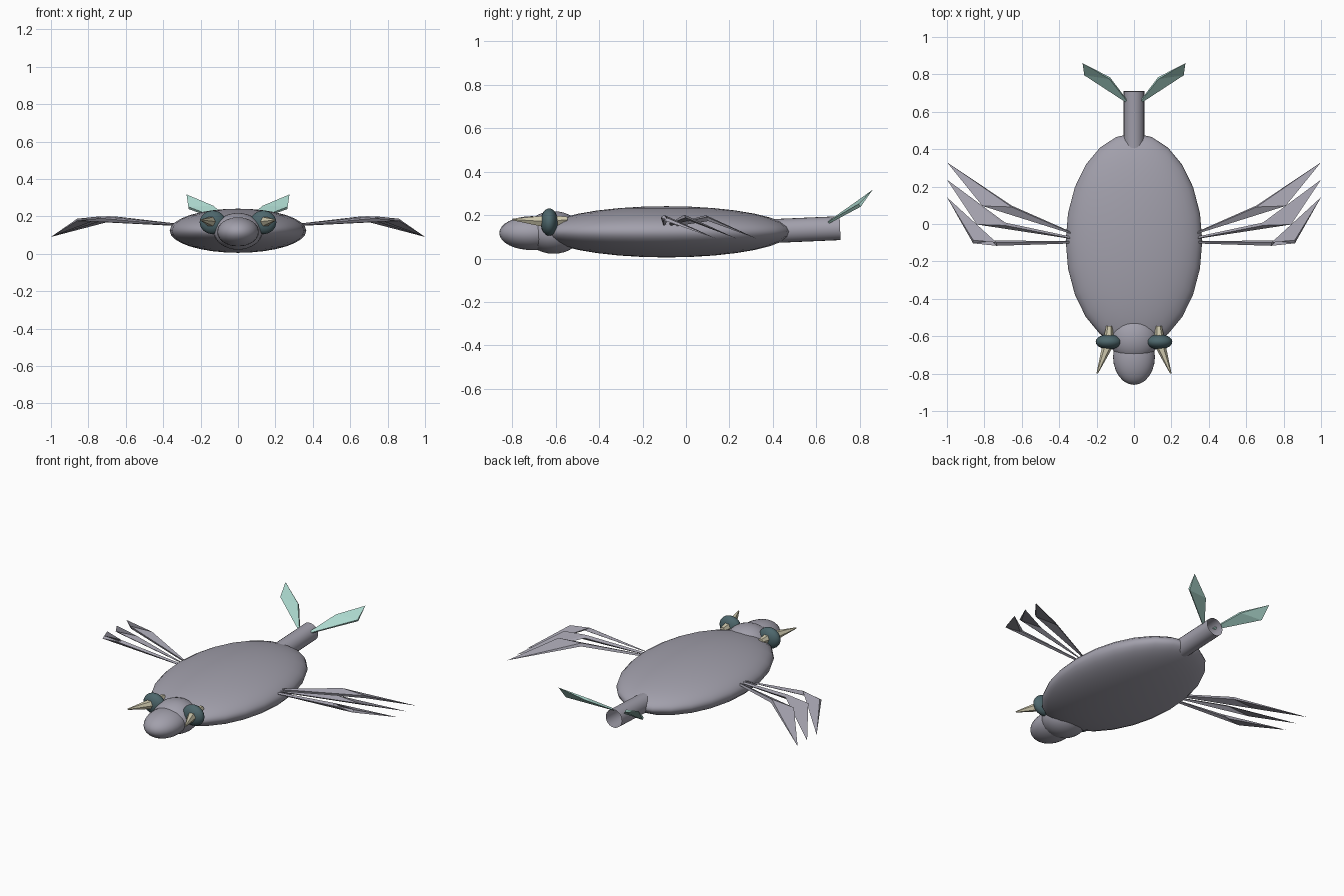
import bpy, bmesh, math
from mathutils import Vector

if "Cube" in bpy.data.objects:
    bpy.data.objects.remove(bpy.data.objects["Cube"])


def material(name, rgb):
    m = bpy.data.materials.new(name)
    m.diffuse_color = (*rgb, 1)
    m.use_nodes = True
    m.node_tree.nodes["Principled BSDF"].inputs["Base Color"].default_value = m.diffuse_color
    return m


GREY = material("slate_grey", (0.36, 0.35, 0.41))
MINT = material("mint", (0.41, 0.68, 0.61))
TEAL = material("dark_teal", (0.075, 0.135, 0.15))
CREAM = material("cream", (0.66, 0.62, 0.45))


def ellipsoid(name, loc, radii, mat, seg=24, rings=16):
    bpy.ops.mesh.primitive_uv_sphere_add(segments=seg, ring_count=rings, location=loc)
    o = bpy.context.object
    o.name, o.scale = name, radii
    o.data.materials.append(mat)
    bpy.ops.object.shade_smooth()
    return o


def mesh_object(name, verts, faces, mat):
    me = bpy.data.meshes.new(name)
    me.from_pydata([tuple(v) for v in verts], [], faces)
    o = bpy.data.objects.new(name, me)
    bpy.context.collection.objects.link(o)
    bm = bmesh.new()
    bm.from_mesh(me)
    bmesh.ops.recalc_face_normals(bm, faces=bm.faces)
    bm.to_mesh(me)
    bm.free()
    me.materials.append(mat)
    return o


def blade(name, side, base, inner, outer, tip, mat, half=0.01):
    """Thin leaf: small square root, flat diamond middle, pointed tip."""
    flip = Vector((side, 1, 1))
    base, inner, outer, tip = (Vector(p) for p in (base, inner, outer, tip))
    up = (inner - base).cross(outer - base).normalized() * half
    across = (outer - inner).normalized() * 0.008
    verts = [base - across + up * .6, base + across + up * .6,
             base + across - up * .6, base - across - up * .6,
             inner + up, outer + up, outer - up, inner - up, tip]
    verts = [Vector(a * b for a, b in zip(v, flip)) for v in verts]
    faces = [(0, 1, 2, 3)]
    for i in range(4):
        j = (i + 1) % 4
        faces += [(i, j, 4 + j, 4 + i), (4 + i, 4 + j, 8)]
    return mesh_object(name, verts, faces, mat)


def spike(name, rings, sides, mat):
    """Tapered tube along y through (centre, radius) rings."""
    verts = [(c[0] + r * math.cos(2 * math.pi * k / sides), c[1],
              c[2] + r * math.sin(2 * math.pi * k / sides))
             for c, r in rings for k in range(sides)]
    faces = [tuple(range(sides)), tuple(range(len(verts) - sides, len(verts)))]
    for n in range(len(rings) - 1):
        for k in range(sides):
            a, b = n * sides + k, n * sides + (k + 1) % sides
            faces.append((a, b, b + sides, a + sides))
    return mesh_object(name, verts, faces, mat)


# Body, head and snout
ellipsoid("body", (0, -0.09, 0.123), (0.365, 0.575, 0.118), GREY)
ellipsoid("head", (0, -0.61, 0.12), (0.13, 0.13, 0.098), GREY)
ellipsoid("snout", (0, -0.71, 0.117), (0.112, 0.15, 0.078), GREY)

# Open tail tube
bpy.ops.mesh.primitive_cylinder_add(vertices=24, radius=0.055, depth=0.32, end_fill_type='NOTHING',
                                    location=(0, 0.55, 0.133),
                                    rotation=(math.radians(92.5), 0, 0))
tail = bpy.context.object
tail.name = "tail"
tail.data.materials.append(GREY)
bpy.ops.object.shade_smooth()

# Wing feathers: inner corner, outer corner, tip and root y
FEATHERS = [
    ((0.655, 0.095, 0.19), (0.81, 0.10, 0.182), 0.33, -0.05),
    ((0.69, 0.00, 0.195), (0.84, 0.005, 0.182), 0.237, -0.075),
    ((0.735, -0.108, 0.195), (0.86, -0.095, 0.182), 0.143, -0.098),
]

for side, label in ((1, "right"), (-1, "left")):
    for n, (inner, outer, tip_y, root_y) in enumerate(FEATHERS):
        blade(f"{label}_wing_feather_{n + 1}", side, (0.33, root_y, 0.155),
              inner, outer, (1.0, tip_y, 0.09), GREY)
    # Tail leaves
    blade(f"{label}_tail_leaf", side, (0.04, 0.655, 0.165), (0.13, 0.78, 0.25),
          (0.265, 0.80, 0.245), (0.275, 0.86, 0.317), MINT, half=0.008)
    # Eyes with a horn through each
    ellipsoid(f"{label}_eye", (side * 0.135, -0.63, 0.168), (0.07, 0.04, 0.063), TEAL, 20, 12)
    spike(f"{label}_horn",
          [((side * 0.132, -0.545, 0.178), 0.016), ((side * 0.135, -0.60, 0.175), 0.026),
           ((side * 0.147, -0.67, 0.172), 0.027), ((side * 0.197, -0.80, 0.18), 0.004)],
          6, CREAM)
